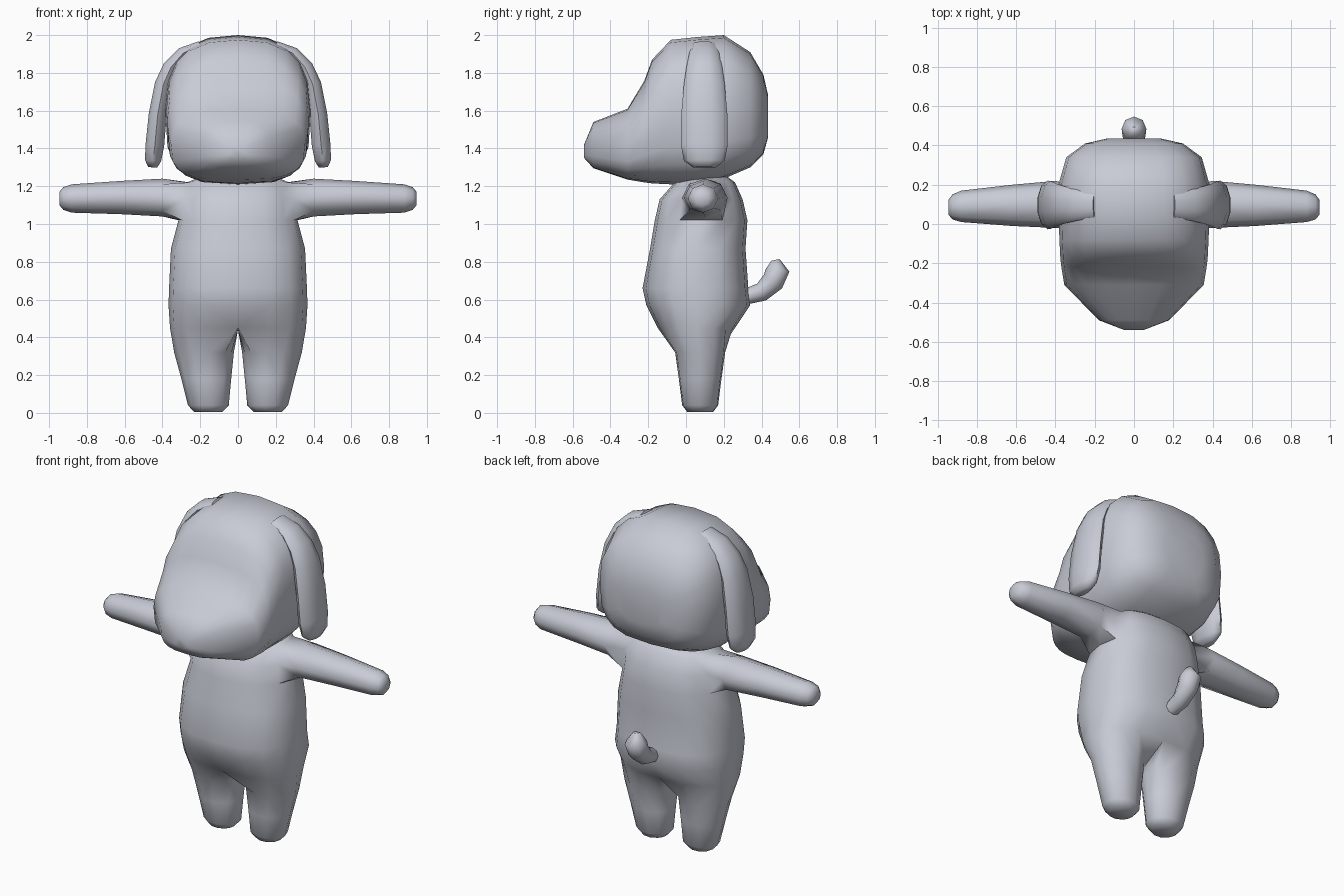
import bpy, bmesh, math
from mathutils import Vector

if "Cube" in bpy.data.objects:
    bpy.data.objects.remove(bpy.data.objects["Cube"])

grey = bpy.data.materials.new("soft grey")
grey.diffuse_color = (0.58, 0.60, 0.67, 1)
grey.use_nodes = True
grey.node_tree.nodes["Principled BSDF"].inputs["Base Color"].default_value = grey.diffuse_color


def sgn_pow(v, e):
    return math.copysign(abs(v) ** e, v) if abs(v) > 1e-6 else 0.0


def bridge(bm, a, b):
    n = len(a)
    for i in range(n):
        j = (i + 1) % n
        bm.faces.new((a[i], a[j], b[j], b[i]))


def loft(bm, rings, start=None, cap_start=True):
    """Skin a list of closed rings; may continue from an existing vertex loop."""
    prev = start
    for ring in rings:
        cur = [bm.verts.new(p) for p in ring]
        if prev:
            bridge(bm, prev, cur)
        elif cap_start:
            bm.faces.new(cur)
        prev = cur
    bm.faces.new(prev)


def finish(name, bm, mirror=False):
    bmesh.ops.recalc_face_normals(bm, faces=bm.faces)
    me = bpy.data.meshes.new(name)
    bm.to_mesh(me)
    bm.free()
    me.materials.append(grey)
    ob = bpy.data.objects.new(name, me)
    bpy.context.collection.objects.link(ob)
    bpy.ops.object.select_all(action='DESELECT')
    ob.select_set(True)
    bpy.context.view_layer.objects.active = ob
    bpy.ops.object.shade_smooth_by_angle(angle=math.radians(62))
    if mirror:
        m = ob.modifiers.new("mirror", 'MIRROR')
        m.use_axis[0] = True
        m.merge_threshold = 0.001
    return ob


def path_rings(path, sides):
    """Rings across a path of (point, thickness, width, width axis)."""
    rings = []
    for k, (p, t, w, axis) in enumerate(path):
        a = Vector(path[max(k - 1, 0)][0])
        b = Vector(path[min(k + 1, len(path) - 1)][0])
        side = Vector(axis)
        up = (b - a).normalized().cross(side)
        rings.append([Vector(p) + side * w * math.cos(2 * math.pi * i / sides)
                      + up * t * math.sin(2 * math.pi * i / sides)
                      for i in range(sides)])
    return rings


# Head with muzzle: cross-sections from nose to back (y, half width, bottom, top)
head = [(-.54, .05, 1.35, 1.42), (-.49, .18, 1.295, 1.54), (-.31, .355, 1.235, 1.61),
        (-.22, .37, 1.22, 1.76), (-.18, .375, 1.215, 1.87), (-.08, .38, 1.21, 1.975),
        (.06, .385, 1.21, 1.99), (.20, .385, 1.24, 2.0), (.34, .345, 1.30, 1.91),
        (.41, .25, 1.37, 1.79), (.435, .14, 1.46, 1.68)]
rings = []
for y, w, lo, hi in head:
    ring = []
    for i in range(20):
        c, s = math.cos(math.tau * i / 20), math.sin(math.tau * i / 20)
        e = 2 / (2.6 if s > 0 else 3.3)
        ring.append((w * sgn_pow(c, e), y, (lo + hi) / 2 + (hi - lo) / 2 * sgn_pow(s, e)))
    rings.append(ring)
bm = bmesh.new()
loft(bm, rings)
finish("head", bm)

# Body, legs and arms: one half, mirrored (z, half width, front y, back y)
torso = [(.45, .36, -.15, .26), (.57, .368, -.21, .34), (.66, .365, -.23, .33),
         (.87, .355, -.19, .315), (1.02, .315, -.165, .325), (1.13, .31, -.14, .30),
         (1.22, .27, -.06, .26), (1.25, .20, 0, .22)]
bm = bmesh.new()
loops = []
for z, w, y0, y1 in torso:
    loop = []
    for i in range(9):
        a = math.pi * (i / 8 - .5)
        x = 0 if i in (0, 8) else w * sgn_pow(math.cos(a), .8)
        y = (y0 + y1) / 2 + (y1 - y0) / 2 * sgn_pow(math.sin(a), .8)
        loop.append(bm.verts.new((x, y, z)))
    loops.append(loop)
for k in range(len(loops) - 1):
    for i in range(8):
        if k in (4, 5) and i in (3, 4):   # opening for the arm
            continue
        a, b = loops[k], loops[k + 1]
        bm.faces.new((a[i], a[i + 1], b[i + 1], b[i]))
bm.faces.new(loops[-1])

# Leg grows from the lowest half loop plus the crotch line
crotch = [bm.verts.new((0, y, .44)) for y in (.16, .055, -.05)]
angles = [-135 + 33.75 * i for i in range(9)] + [157.5, 180, 202.5]
leg = [(.32, .18, .158, .075, .135), (.18, .168, .132, .075, .115),
       (.04, .157, .108, .075, .097), (.005, .157, .075, .075, .07)]
loft(bm, [[(cx + rx * math.cos(math.radians(a)), cy + ry * math.sin(math.radians(a)), z)
           for a in angles] for z, cx, rx, cy, ry in leg], loops[0] + crotch)

# Arm grows from the opening in the side
r0, r1, r2 = loops[4:7]
hole = [r0[3], r0[4], r0[5], r1[5], r2[5], r2[4], r2[3], r1[3]]
arm = [(.40, .10, 1.14, .12, .10), (.62, .095, 1.14, .105, .088),
       (.88, .09, 1.135, .08, .075), (.925, .087, 1.135, .064, .06),
       (.945, .085, 1.135, .038, .036)]
loft(bm, [[(x, cy + ry * math.cos(math.radians(45 * i - 135)),
            cz + rz * math.sin(math.radians(45 * i - 135))) for i in range(8)]
          for x, cy, cz, ry, rz in arm], hole)
finish("body", bm, mirror=True)

# Hanging ears (x, z, half thickness, half width)
ear = [(.20, 1.95, .02, .065), (.29, 1.905, .035, .08), (.355, 1.83, .045, .095),
       (.395, 1.74, .048, .108), (.425, 1.58, .05, .122), (.44, 1.42, .052, .124),
       (.45, 1.335, .045, .108), (.452, 1.30, .025, .06)]
bm = bmesh.new()
loft(bm, path_rings([((x, .097, z), t, w, (0, 1, 0)) for x, z, t, w in ear], 10))
finish("ears", bm, mirror=True)

# Curled-up tail (y, z, radius)
tail = [(.30, .61, .04), (.40, .64, .05), (.46, .695, .06), (.485, .755, .063),
        (.474, .81, .022)]
bm = bmesh.new()
loft(bm, path_rings([((0, y, z), r, r, (1, 0, 0)) for y, z, r in tail], 8))
finish("tail", bm)
